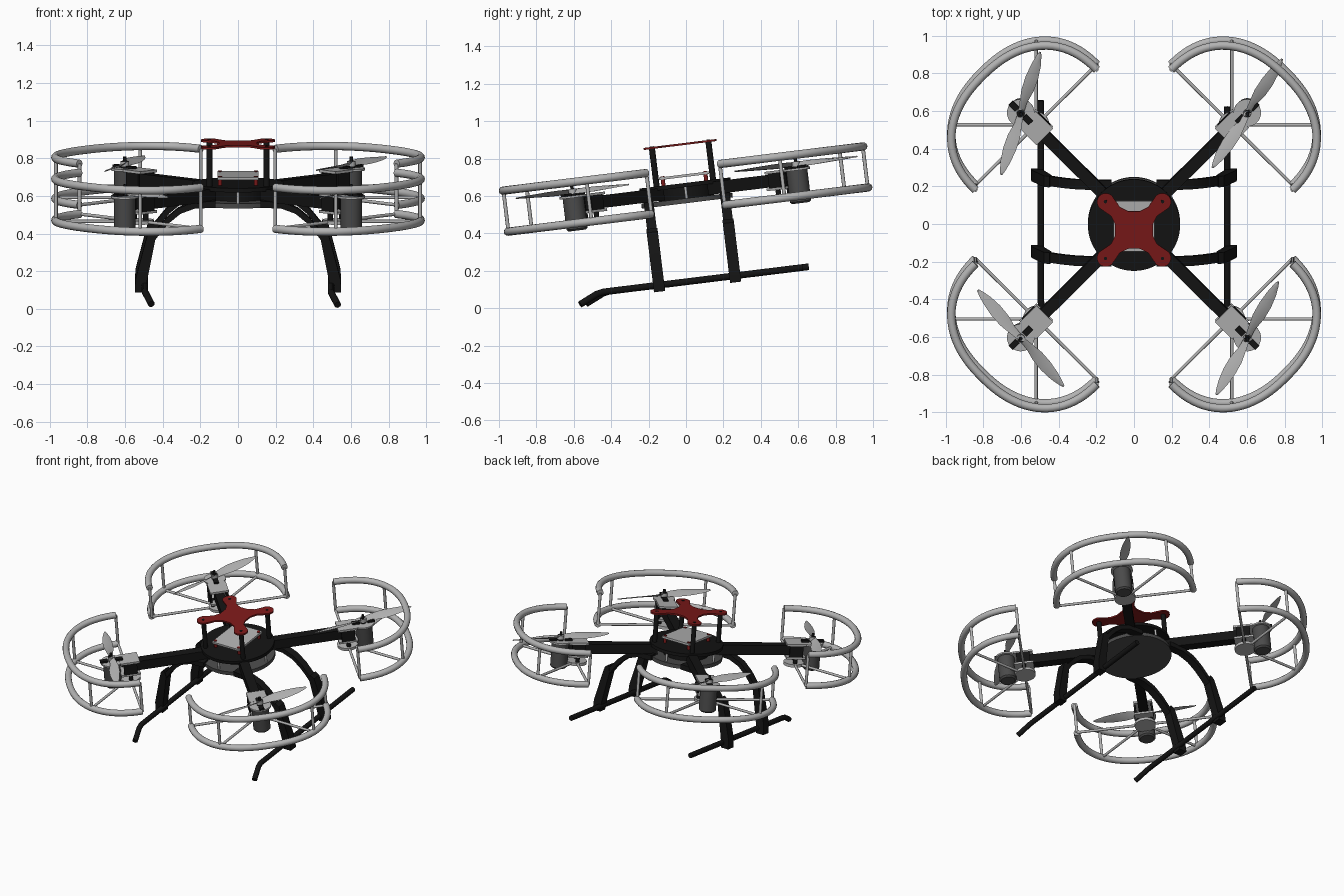
import bpy, bmesh
from math import sin, cos, pi, radians
from mathutils import Matrix, Vector

if "Cube" in bpy.data.objects:
    bpy.data.objects.remove(bpy.data.objects["Cube"])

# whole aircraft is pitched nose-down about x
TILT = Matrix.Translation((0, 0, .62)) @ Matrix.Rotation(radians(7), 4, 'X')


def material(name, rgb):
    m = bpy.data.materials.new(name)
    m.diffuse_color = (*rgb, 1)
    m.use_nodes = True
    m.node_tree.nodes["Principled BSDF"].inputs["Base Color"].default_value = m.diffuse_color
    return m


BLACK = material("black", (.007, .007, .007))
DARK = material("dark_grey", (.07, .07, .07))
RED = material("red", (.2, .01, .01))
GREY = material("light_grey", (.45, .45, .45))


def finish(bm, name, mat, xf=Matrix(), smooth=True):
    bmesh.ops.recalc_face_normals(bm, faces=bm.faces)
    me = bpy.data.meshes.new(name)
    bm.to_mesh(me)
    bm.free()
    me.materials.append(mat)
    ob = bpy.data.objects.new(name, me)
    bpy.context.collection.objects.link(ob)
    ob.matrix_world = TILT @ xf
    if smooth:
        bpy.ops.object.select_all(action='DESELECT')
        ob.select_set(True)
        bpy.context.view_layer.objects.active = ob
        bpy.ops.object.shade_smooth_by_angle(angle=radians(35))
    return ob


def add_rod(bm, a, b, r, seg=12, r2=None):
    a, b = Vector(a), Vector(b)
    d = b - a
    m = Matrix.Translation((a + b) / 2) @ d.to_track_quat('Z', 'Y').to_matrix().to_4x4()
    bmesh.ops.create_cone(bm, cap_ends=True, segments=seg, radius1=r,
                          radius2=r if r2 is None else r2, depth=d.length, matrix=m)


def add_box(bm, c, size, rot=0):
    bmesh.ops.create_cube(bm, size=1, matrix=Matrix.Translation(c) @ Matrix.Rotation(rot, 4, 'Z')
                          @ Matrix.Diagonal((*size, 1)))


def add_prism(bm, pts, extrude):
    f = bm.faces.new([bm.verts.new(p) for p in pts])
    g = bmesh.ops.extrude_face_region(bm, geom=[f])
    bmesh.ops.translate(bm, vec=extrude,
                        verts=[v for v in g['geom'] if isinstance(v, bmesh.types.BMVert)])


def add_tube(bm, path, r, seg=12):
    # round tube swept along a path
    path = [Vector(p) for p in path]
    rings = []
    for i, p in enumerate(path):
        t = (path[min(i + 1, len(path) - 1)] - path[max(i - 1, 0)]).normalized()
        u = t.cross(Vector((0, 0, 1))).normalized()
        w = u.cross(t)
        rings.append([bm.verts.new(p + r * (cos(2 * pi * k / seg) * u + sin(2 * pi * k / seg) * w))
                      for k in range(seg)])
    for a, b in zip(rings, rings[1:]):
        for k in range(seg):
            bm.faces.new((a[k], a[(k + 1) % seg], b[(k + 1) % seg], b[k]))
    bm.faces.new(rings[0])
    bm.faces.new(rings[-1])


# --- four rotor corners, built at +x +y and turned by quarter turns
C, UP, LOW = .52, .128, -.093
D = radians(45)


def guard(a, z):
    # slightly flattened half ring, a measured from the outward diagonal
    c, s = max(cos(a), 0), sin(a)
    t = ((c / .405) ** 2.3 + (abs(s) / .456) ** 2.3) ** (-1 / 2.3)
    return Vector((C + t * cos(a + D), C + t * sin(a + D), z))


names = ["back_right", "back_left", "front_left", "front_right"]
prop_angles = [60, 75, 134, 64]
for k, tag in enumerate(names):
    xf = Matrix.Rotation(k * pi / 2, 4, 'Z')
    # half-ring guard rails with posts and spokes
    bm = bmesh.new()
    for z in (UP, LOW):
        add_tube(bm, [guard(-pi / 2 + pi * i / 48, z) for i in range(49)], .022)
    for a in (-2 * D, -D, D, 2 * D):
        add_rod(bm, guard(a, LOW), guard(a, UP), .010)
        add_rod(bm, (C, C, LOW), guard(a, LOW), .009)
    finish(bm, tag + "_guard", GREY, xf)
    # guard hub disc and bracket plates clamped on the arm end
    bm = bmesh.new()
    add_rod(bm, (C, C, LOW - .01), (C, C, LOW + .01), .07, 32)
    add_box(bm, (C, C, .05), (.13, .125, .014), D)
    add_box(bm, (C, C, -.04), (.13, .125, .014), D)
    add_rod(bm, (.602, .602, .044), (.602, .602, .056), .073, 32)
    finish(bm, tag + "_motor_mount", GREY, xf)
    # arm, spacers, clamp bar and shaft
    bm = bmesh.new()
    add_box(bm, (.33, .33, .005), (.54, .062, .068), D)
    for s in (-1, 1):
        add_box(bm, (C - s * .04, C + s * .04, .005), (.09, .012, .08), D)
        add_rod(bm, (C - s * .03, C + s * .03, LOW), (C - s * .03, C + s * .03, -.03), .014)
        add_box(bm, (.602 + s * .036, .602 + s * .036, .062), (.05, .032, .014), D)
    add_rod(bm, (.602, .602, .05), (.602, .602, .115), .009)
    add_rod(bm, (.602, .602, .056), (.602, .602, .092), .02, 16)
    finish(bm, tag + "_arm", BLACK, xf)
    # motor can with chamfered bottom
    bm = bmesh.new()
    add_rod(bm, (.602, .602, -.122), (.602, .602, .046), .057, 32)
    add_rod(bm, (.602, .602, -.132), (.602, .602, -.122), .047, 32, .057)
    finish(bm, tag + "_motor", DARK, xf)
    # two-blade propeller: (radius, leading edge, trailing edge, pitch)
    secs = [(.01, .016, -.016, .012), (.06, .022, -.018, .014), (.13, .030, -.036, .013),
            (.20, .026, -.042, .010), (.27, .014, -.038, .007), (.32, .0, -.028, .004),
            (.345, -.010, -.020, .001)]
    bm = bmesh.new()
    for s in (1, -1):
        rows = []
        for r, le, te, p in secs:
            rows.append([bm.verts.new((s * r, s * y, z)) for y, z in
                         ((le, p), ((le + te) / 2, .005), (te, -p), ((le + te) / 2, -.003))])
        for a, b in zip(rows, rows[1:]):
            for j in range(4):
                bm.faces.new((a[j], a[(j + 1) % 4], b[(j + 1) % 4], b[j]))
        bm.faces.new(rows[0])
        bm.faces.new(rows[-1])
    add_rod(bm, (0, 0, -.012), (0, 0, .014), .022, 20)
    finish(bm, tag + "_propeller", GREY, xf @ Matrix.Translation((.602, .602, .078))
           @ Matrix.Rotation(radians(prop_angles[k]) - k * pi / 2, 4, 'Z'))

# --- round body: upper and lower discs with pins between
bm = bmesh.new()
add_rod(bm, (0, 0, .028), (0, 0, .05), .245, 64)
add_rod(bm, (0, 0, -.04), (0, 0, .04), .15, 48)
finish(bm, "body_top_disc", BLACK)
bm = bmesh.new()
add_rod(bm, (0, 0, -.058), (0, 0, -.032), .245, 64)
finish(bm, "body_bottom_disc", DARK)
bm = bmesh.new()
for k in range(4):
    x, y = .225 * cos(k * pi / 2), .225 * sin(k * pi / 2)
    add_rod(bm, (x, y, -.035), (x, y, .03), .008)
finish(bm, "body_pins", GREY)

# --- electronics plate on red feet
bm = bmesh.new()
add_box(bm, (0, 0, .089), (.22, .27, .014))
finish(bm, "electronics_plate", GREY, smooth=False)
bm = bmesh.new()
for x in (-.095, .095):
    for y in (-.115, .115):
        add_rod(bm, (x, y, .045), (x, y, .1), .011)
finish(bm, "electronics_feet", RED)

# --- red cross plate on four posts
pts = []
for k in range(4):
    q = Matrix.Rotation(k * pi / 2, 3, 'Z')
    corner = [(.15 + .047 * cos(-D + pi * i / 10), .15 + .047 * sin(-D + pi * i / 10), .252)
              for i in range(11)]
    pts += [q @ Vector(p) for p in corner + [(.075, .122, .252), (.03, .1, .252),
                                             (-.03, .1, .252), (-.075, .122, .252)]]
bm = bmesh.new()
add_prism(bm, pts, (0, 0, .011))
finish(bm, "top_cross_plate", RED, smooth=False)
bm = bmesh.new()
for x in (-.152, .152):
    for y in (-.152, .152):
        add_rod(bm, (x, y, .04), (x, y, .252), .016, 16)
        add_rod(bm, (x, y, .252), (x, y, .266), .009)
finish(bm, "cross_plate_posts", BLACK)

# --- landing legs: curved upper strap and tapered lower strut
top = [(.12, -.02), (.24, -.028), (.32, -.06), (.385, -.115), (.43, -.17), (.475, -.22)]
low = [(.445, -.235), (.408, -.185), (.363, -.135), (.305, -.088), (.23, -.06), (.12, -.056)]
strut = [(.45, -.17), (.478, -.19), (.495, -.25), (.545, -.44), (.548, -.51),
         (.49, -.51), (.482, -.44), (.438, -.22)]
for sx, side in ((-1, "left"), (1, "right")):
    for y, end in ((-.205, "front"), (.205, "back")):
        bm = bmesh.new()
        add_prism(bm, [(sx * x, y - .026, z) for x, z in top + low], (0, .052, 0))
        add_prism(bm, [(sx * x, y - .03, z) for x, z in strut], (0, .06, 0))
        finish(bm, f"{end}_{side}_leg", BLACK)
    # skid tube, its front tip bent down and to the right
    o = .033 if sx < 0 else 0
    bm = bmesh.new()
    x = sx * .495
    add_tube(bm, [(x, .57 + o, -.475), (x, -.505 + o, -.475), (x + .006, -.54 + o, -.482),
                  (x + .035, -.635 + o, -.526)], .018)
    finish(bm, f"{side}_skid", BLACK)
